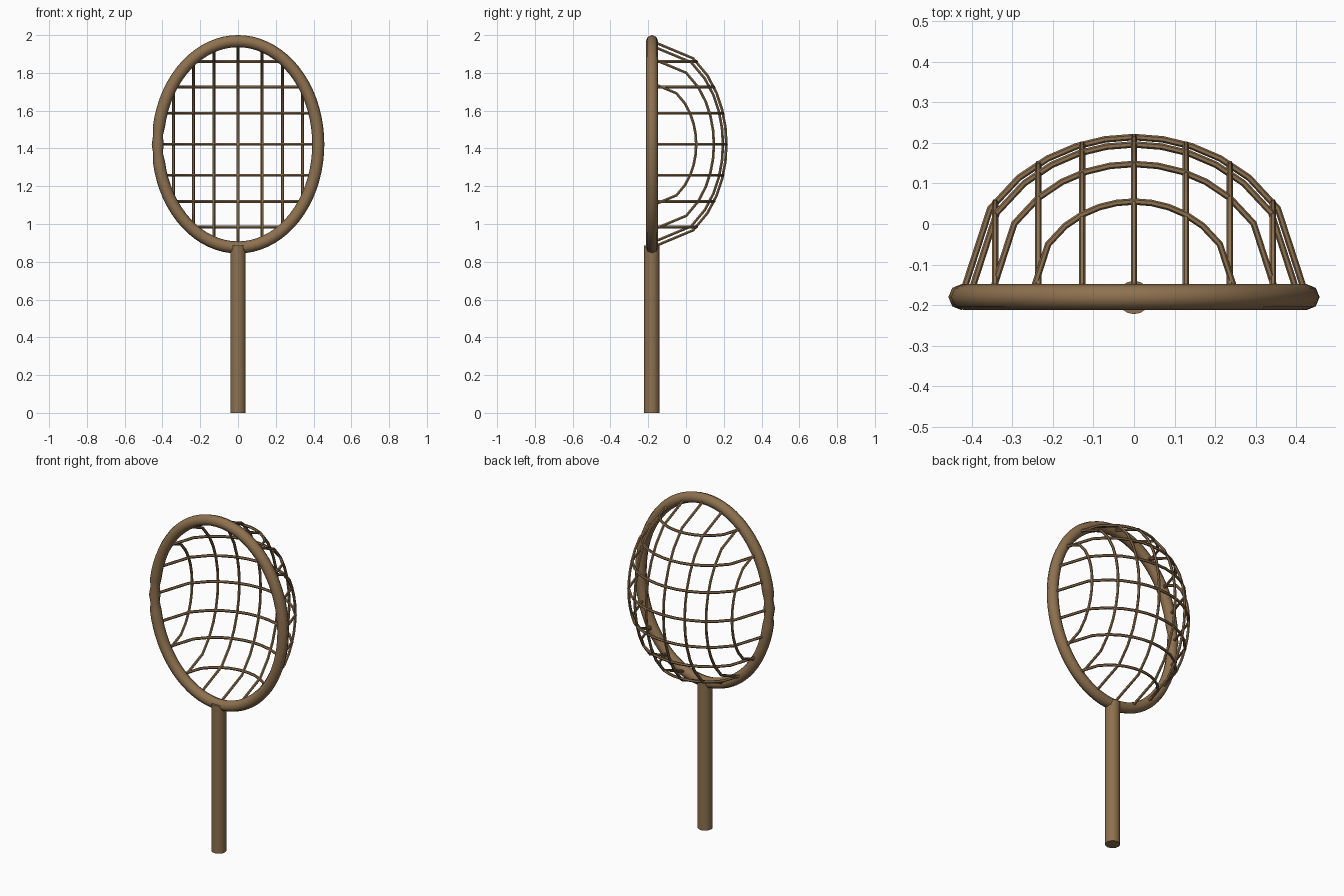
import bpy
import math

if "Cube" in bpy.data.objects:
    bpy.data.objects.remove(bpy.data.objects["Cube"])

CZ, CY = 1.422, -0.18          # hoop centre
A, B, DEPTH = 0.425, 0.546, 0.394  # basket half width, half height, depth

wood = bpy.data.materials.new("brown wood")
wood.diffuse_color = (0.27, 0.165, 0.078, 1)
wood.use_nodes = True
wood.node_tree.nodes["Principled BSDF"].inputs["Base Color"].default_value = wood.diffuse_color


def tube(name, paths, radius, cyclic=False, sides=2, radii=None):
    """Sweep a round section along each path and turn it into a mesh."""
    cu = bpy.data.curves.new(name, 'CURVE')
    cu.dimensions = '3D'
    cu.bevel_depth = radius
    cu.bevel_resolution = sides
    cu.use_fill_caps = not cyclic
    for pts in paths:
        sp = cu.splines.new('POLY')
        sp.points.add(len(pts) - 1)
        sp.use_cyclic_u = cyclic
        for i, p in enumerate(pts):
            sp.points[i].co = (*p, 1)
            sp.points[i].radius = radii[i] if radii else 1
    ob = bpy.data.objects.new(name, cu)
    bpy.context.collection.objects.link(ob)
    bpy.ops.object.select_all(action='DESELECT')
    ob.select_set(True)
    bpy.context.view_layer.objects.active = ob
    bpy.ops.object.convert(target='MESH')
    ob = bpy.context.object
    ob.name = name
    ob.data.materials.clear()
    ob.data.materials.append(wood)
    bpy.ops.object.shade_smooth_by_angle(angle=math.radians(50))
    return ob


def dome(x, z):
    """Point on the half ellipsoid of the basket."""
    h = max(0.0, 1 - (x / A) ** 2 - (z / B) ** 2)
    return (x, CY + DEPTH * math.sqrt(h), CZ + z)


# oval hoop, with a small pinch on either side of its left joint
N = 72
angles = [math.pi + 2 * math.pi * i / N for i in range(N)]
hoop = [(A * math.cos(t), CY, CZ + B * math.sin(t)) for t in angles]
pinch = [1.0] * N
pinch[1] = pinch[-1] = 0.8
tube("hoop", [hoop], 0.032, cyclic=True, radii=pinch)

# basket netting: upright and level strands bowed over the dome
S = 12
steps = [2 * i / S - 1 for i in range(S + 1)]
uprights = []
for x in (-0.342, -0.236, -0.128, 0, 0.128, 0.236, 0.342):
    half = B * math.sqrt(1 - (x / A) ** 2)
    uprights.append([dome(x, half * s) for s in steps])
tube("upright_strands", uprights, 0.008, sides=1)

levels = []
for z in (-0.438, -0.303, -0.164, 0, 0.164, 0.303, 0.438):
    half = A * math.sqrt(1 - (z / B) ** 2)
    levels.append([dome(half * s, z) for s in steps])
tube("level_strands", levels, 0.008, sides=1)

# handle
bpy.ops.mesh.primitive_cylinder_add(vertices=16, radius=0.041, depth=0.885,
                                    location=(0, CY - 0.001, 0.4425))
handle = bpy.context.object
handle.name = "handle"
handle.data.materials.append(wood)
bpy.ops.object.shade_smooth_by_angle(angle=math.radians(40))
